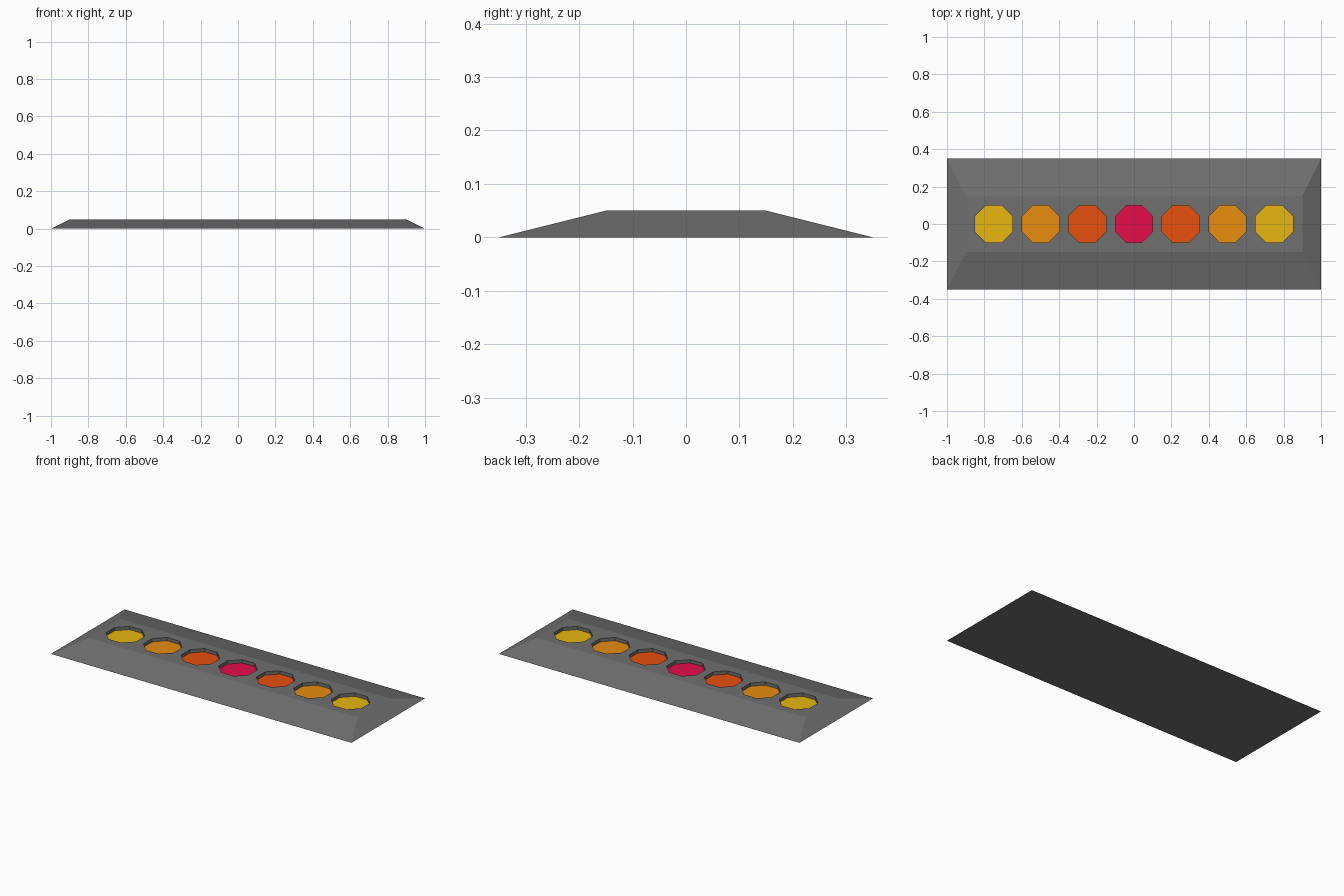
import bpy, bmesh
from math import pi, cos, sin

if "Cube" in bpy.data.objects:
    bpy.data.objects.remove(bpy.data.objects["Cube"])

TOP_Z, FLOOR_Z = 0.05, 0.03
RADIUS = 0.1 / cos(pi / 8)          # octagon, 0.2 across the flats


def material(name, rgb):
    def lin(c):
        c /= 255
        return c / 12.92 if c <= 0.04045 else ((c + 0.055) / 1.055) ** 2.4
    m = bpy.data.materials.new(name)
    m.diffuse_color = (*[lin(c) for c in rgb], 1)
    m.use_nodes = True
    m.node_tree.nodes["Principled BSDF"].inputs["Base Color"].default_value = m.diffuse_color
    return m


def finish(bm, name, mat):
    me = bpy.data.meshes.new(name)
    bm.to_mesh(me)
    bm.free()
    me.materials.append(mat)
    ob = bpy.data.objects.new(name, me)
    bpy.context.collection.objects.link(ob)
    return ob


def rect(bm, x, y, z):
    return [bm.verts.new((sx * x, sy * y, z))
            for sx, sy in ((-1, -1), (1, -1), (1, 1), (-1, 1))]


def octagon(bm, x, z):
    return [bm.verts.new((x + RADIUS * cos(a), RADIUS * sin(a), z))
            for a in (pi / 8 + i * pi / 4 for i in range(8))]


def bridge(bm, low, high):
    n = len(low)
    for i in range(n):
        j = (i + 1) % n
        bm.faces.new((low[i], low[j], high[j], high[i]))


def loop_edges(bm, vs):
    out = []
    for a, b in zip(vs, vs[1:] + vs[:1]):
        out.append(bm.edges.get((a, b)) or bm.edges.new((a, b)))
    return out


centres = [0.25 * i for i in range(-3, 4)]

# sloped base plate with octagonal pockets
bm = bmesh.new()
low, high = rect(bm, 1.0, 0.35, 0), rect(bm, 0.9, 0.15, TOP_Z)
bm.faces.new(low[::-1])
bridge(bm, low, high)
rims = [octagon(bm, x, TOP_Z) for x in centres]
edges = loop_edges(bm, high)
for rim in rims:
    edges += loop_edges(bm, rim)
bmesh.ops.triangle_fill(bm, edges=edges, use_beauty=True, normal=(0, 0, 1))
floors = []
for x, rim in zip(centres, rims):
    floor = octagon(bm, x, FLOOR_Z)
    bridge(bm, rim, floor)
    floors.append(bm.faces.new(floor))
bmesh.ops.recalc_face_normals(bm, faces=bm.faces[:])
# the coloured panels close the pockets
bmesh.ops.delete(bm, geom=floors, context='FACES_ONLY')
finish(bm, "base_plate", material("dark_grey", (112, 112, 112)))

# coloured panels, symmetric from the red centre outwards
colours = [material("red", (230, 13, 75)), material("red_orange", (232, 80, 13)),
           material("orange", (232, 140, 15)), material("yellow", (232, 182, 16))]
for i, x in enumerate(centres):
    bm = bmesh.new()
    bm.faces.new(octagon(bm, x, FLOOR_Z))
    finish(bm, f"colour_panel_{i + 1}", colours[abs(i - 3)])
